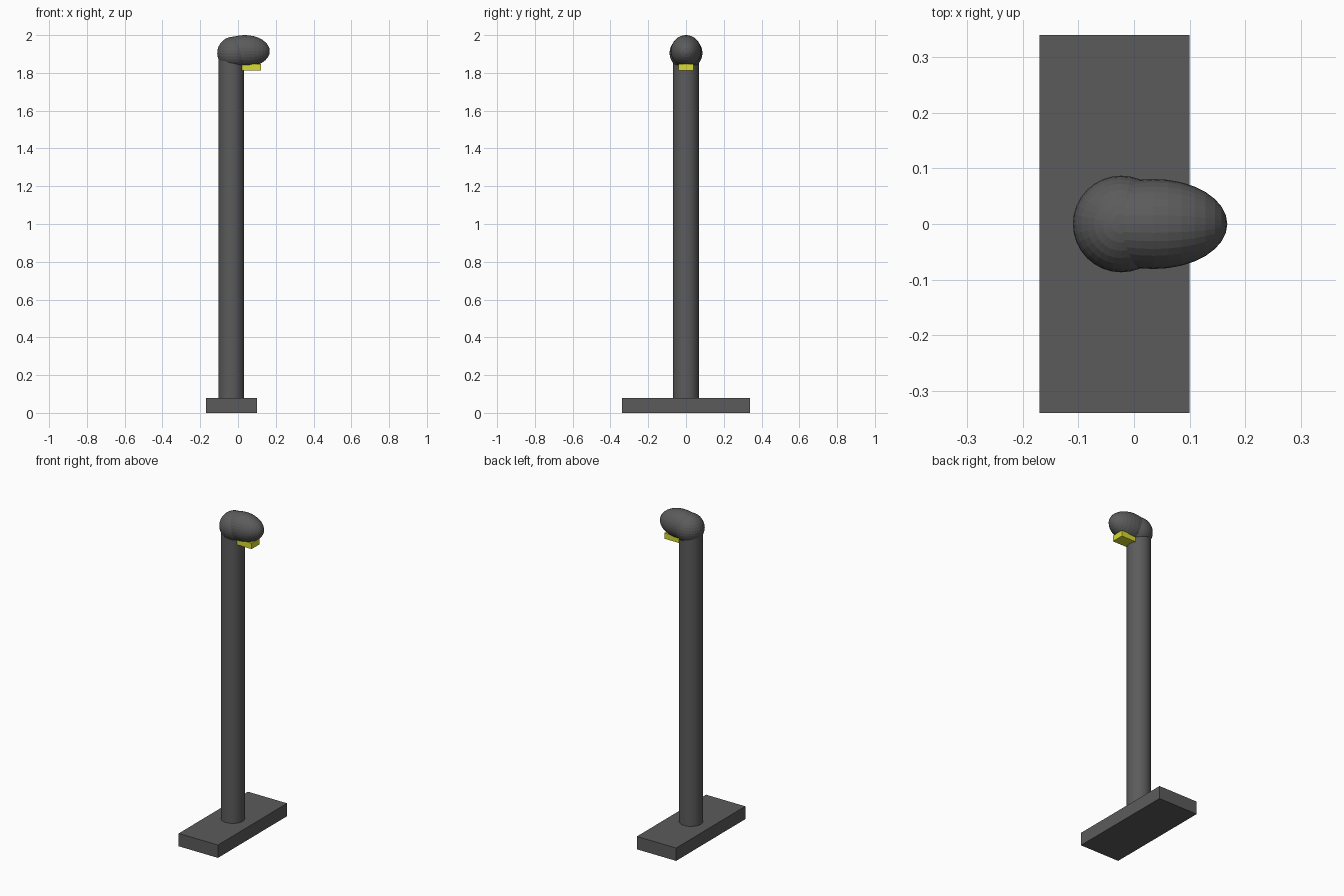
import bpy
from math import radians

if "Cube" in bpy.data.objects:
    bpy.data.objects.remove(bpy.data.objects["Cube"])


def material(name, rgb):
    m = bpy.data.materials.new(name)
    m.diffuse_color = (*rgb, 1)
    m.use_nodes = True
    m.node_tree.nodes["Principled BSDF"].inputs["Base Color"].default_value = m.diffuse_color
    return m


grey = material("dark grey", (0.105, 0.105, 0.108))
yellow = material("lamp yellow", (0.68, 0.70, 0.03))


def finish(name, mat, scale=(1, 1, 1)):
    """Name the new object, size it and colour it."""
    ob = bpy.context.object
    ob.name = name
    ob.scale = scale
    ob.data.materials.append(mat)
    bpy.ops.object.transform_apply(location=False, rotation=True, scale=True)
    return ob


def box(name, lo, hi, mat):
    centre = [(a + b) / 2 for a, b in zip(lo, hi)]
    bpy.ops.mesh.primitive_cube_add(size=1, location=centre)
    return finish(name, mat, [b - a for a, b in zip(lo, hi)])


def ball(name, centre, radii, mat, tilt=0):
    bpy.ops.mesh.primitive_uv_sphere_add(segments=32, ring_count=16, radius=1,
                                         location=centre, rotation=(0, tilt, 0))
    return finish(name, mat, radii)


# Foot plate
box("base_plate", (-0.17, -0.34, 0), (0.10, 0.34, 0.08), grey)

# Upright column, running up into the joint
bpy.ops.mesh.primitive_cylinder_add(vertices=32, radius=0.068, depth=1.83,
                                    location=(-0.035, 0, 0.985))
finish("column", grey)
bpy.ops.object.shade_smooth_by_angle(angle=radians(30))

# Round joint on top of the column
ball("joint", (-0.023, 0, 1.905), (0.087, 0.087, 0.087), grey)

# Egg-shaped head, its poles lying along x (local z is the long axis)
ball("head", (0.035, 0, 1.915), (0.085, 0.081, 0.133), grey, radians(90))

# Lamp block under the head
box("lamp", (0.02, -0.039, 1.812), (0.121, 0.039, 1.848), yellow)
